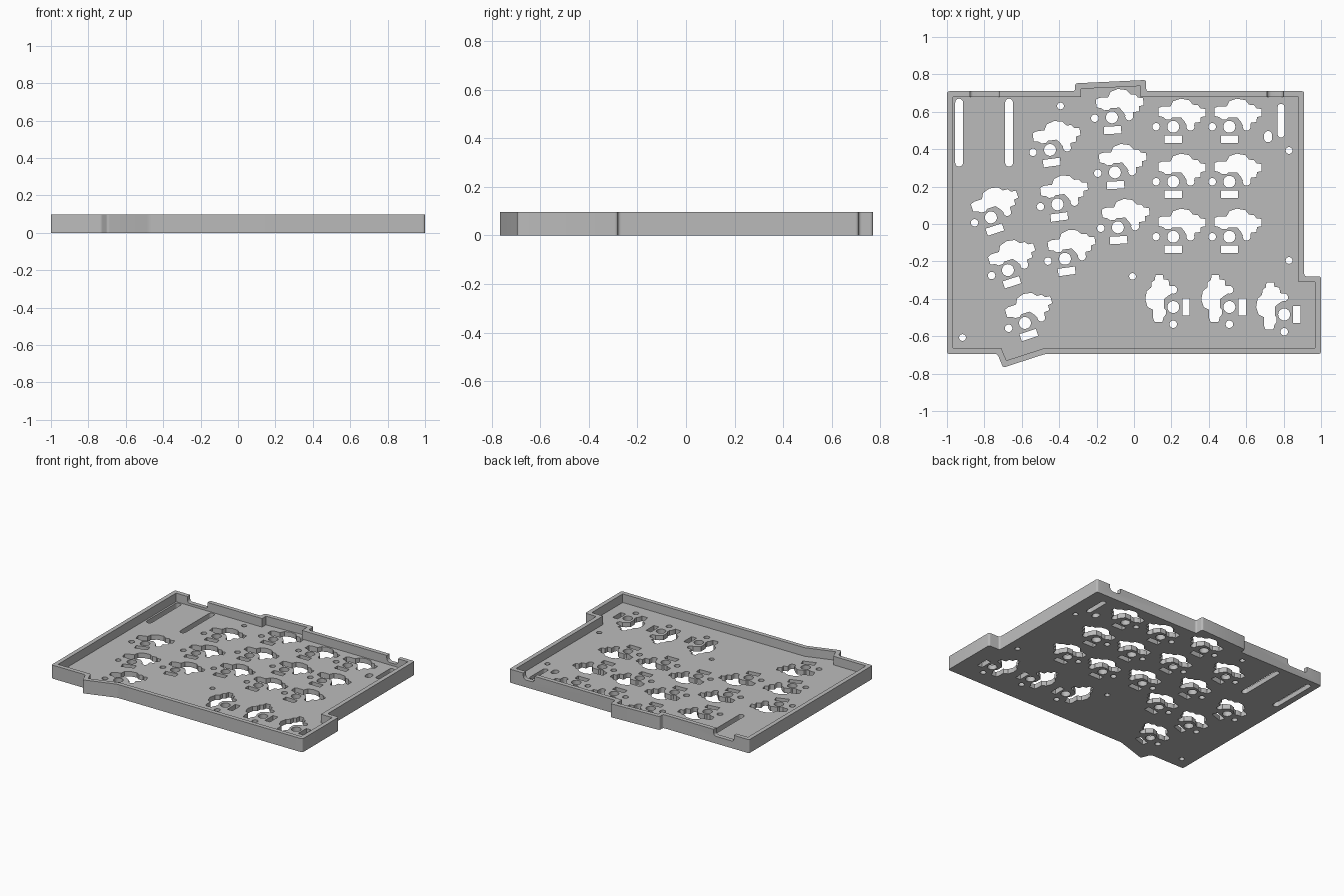
import bpy
import bmesh
from math import sin, cos, radians, pi
from mathutils import Vector, Matrix

HEIGHT, FLOOR, WALL = 0.097, 0.035, 0.031

if "Cube" in bpy.data.objects:
    bpy.data.objects.remove(bpy.data.objects["Cube"], do_unlink=True)

grey = bpy.data.materials.new("case grey")
grey.use_nodes = True
grey.diffuse_color = (0.5, 0.5, 0.5, 1)
grey.node_tree.nodes["Principled BSDF"].inputs["Base Color"].default_value = (0.5, 0.5, 0.5, 1)


def arc(cx, cy, r, a0, a1, n):
    return [(cx + r * cos(radians(a0 + (a1 - a0) * i / n)),
             cy + r * sin(radians(a0 + (a1 - a0) * i / n))) for i in range(n + 1)]


def circle(cx, cy, r, n=24):
    return arc(cx, cy, r, 0, 360, n)[:-1]


def slot(x, y0, y1, r):
    return arc(x, y1 - r, r, 0, 180, 10) + arc(x, y0 + r, r, 180, 360, 10)


def rounded(pts, r):
    """Replace each corner with a short curve."""
    out = []
    for i, p in enumerate(pts):
        p, a, b = Vector(p), Vector(pts[i - 1]), Vector(pts[(i + 1) % len(pts)])
        s, e = p + (a - p).normalized() * r, p + (b - p).normalized() * r
        for t in (0, 0.25, 0.5, 0.75, 1):
            out.append(tuple(s * (1 - t) ** 2 + p * 2 * t * (1 - t) + e * t * t))
    return out


def inset(pts, d):
    """Offset a counter-clockwise outline inward."""
    out = []
    for i, p in enumerate(pts):
        p = Vector(p)
        u = (p - Vector(pts[i - 1])).normalized()
        v = (Vector(pts[(i + 1) % len(pts)]) - p).normalized()
        n1, n2 = Vector((-u.y, u.x)), Vector((-v.y, v.x))
        out.append(tuple(p + (n1 + n2) * d / (1 + n1.dot(n2))))
    return out


def prism(bm, pts, z0, z1, matrix=Matrix()):
    """Extrude a flat outline between two heights."""
    face = bm.faces.new([bm.verts.new(matrix @ Vector((x, y, z0))) for x, y in pts])
    ext = bmesh.ops.extrude_face_region(bm, geom=[face])["geom"]
    verts = [g for g in ext if isinstance(g, bmesh.types.BMVert)]
    offset = matrix.to_3x3() @ Vector((0, 0, z1 - z0))
    bmesh.ops.translate(bm, verts=verts, vec=offset)


def finish(name, bm):
    bmesh.ops.recalc_face_normals(bm, faces=bm.faces)
    mesh = bpy.data.meshes.new(name)
    bm.to_mesh(mesh)
    bm.free()
    obj = bpy.data.objects.new(name, mesh)
    bpy.context.collection.objects.link(obj)
    mesh.materials.append(grey)
    return obj


def cut(body, cutter):
    mod = body.modifiers.new("cut", "BOOLEAN")
    mod.operation, mod.solver, mod.object = "DIFFERENCE", "EXACT", cutter
    bpy.context.view_layer.objects.active = body
    bpy.ops.object.modifier_apply(modifier=mod.name)
    bpy.data.objects.remove(cutter, do_unlink=True)


# Case outline, counter-clockwise from the front left corner
outline = [(-1, -0.695), (-0.73, -0.695), (-0.7, -0.768), (-0.475, -0.695),
           (1, -0.695), (1, -0.28), (0.91, -0.28), (0.91, 0.71),
           (0.065, 0.71), (0.065, 0.77), (-0.315, 0.752), (-0.315, 0.71), (-1, 0.71)]

bm = bmesh.new()
prism(bm, rounded(outline, 0.014), 0, HEIGHT)
case = finish("keyboard_case", bm)

# Open tray
bm = bmesh.new()
prism(bm, inset(outline, WALL), FLOOR, HEIGHT + 0.1)
cut(case, finish("tray_cutter", bm))

# Key cutouts: socket with joined pin hole, centre post, side pin, light window
socket = [(-0.055, 0.052), (-0.08, 0.058), (-0.08, 0.1), (-0.06, 0.108), (-0.015, 0.108),
          (0, 0.137), (0.04, 0.15), (0.085, 0.142), (0.105, 0.118), (0.132, 0.116),
          (0.145, 0.098), (0.172, 0.095), (0.172, 0.056), (0.147, 0.052),
          (0.145, 0.025), (0.115, 0.022)]
socket += arc(0.092, 0, 0.021, 20, -200, 12)
socket += [(0.06, 0.028), (0.042, 0.05), (-0.005, 0.05), (-0.015, 0.04), (-0.04, 0.04)]
window = [(-0.046, -0.088), (0.046, -0.088), (0.046, -0.048), (-0.046, -0.048)]
key_shapes = [socket, circle(0, 0, 0.032), circle(-0.092, 0, 0.02), window]

# Each column: first key position, step to the next key, count, turn in degrees
columns = [((-0.765, 0.035), (0.091, -0.282), 3, 18),
           ((-0.449, 0.396), (0.04, -0.291), 3, 7.8),
           ((-0.118, 0.57), (0.016, -0.294), 3, 3),
           ((0.21, 0.52), (0, -0.294), 3, 0),
           ((0.51, 0.52), (0, -0.294), 3, 0),
           ((0.21, -0.444), (0.3, 0), 2, 90),
           ((0.803, -0.484), (0, 0), 1, 90)]

bm = bmesh.new()
LOW, HIGH = -0.03, FLOOR + 0.03
for (x, y), (dx, dy), count, turn in columns:
    for i in range(count):
        place = Matrix.Translation((x + dx * i, y + dy * i, 0)) @ Matrix.Rotation(radians(turn), 4, "Z")
        for shape in key_shapes:
            prism(bm, shape, LOW, HIGH, place)

# Long slots and screw holes
for x, y0, y1, r in [(-0.935, 0.307, 0.67, 0.021), (-0.668, 0.307, 0.67, 0.021),
                     (0.786, 0.462, 0.643, 0.018), (0.717, 0.437, 0.497, 0.022)]:
    prism(bm, slot(x, y0, y1, r), LOW, HIGH)
for x, y in [(-0.393, 0.631), (0.829, 0.393), (0.829, -0.195), (-0.008, -0.28), (-0.917, -0.607)]:
    prism(bm, circle(x, y, 0.018), LOW, HIGH)
cut(case, finish("hole_cutter", bm))

# Connector notches in the back wall, rounded at the bottom
bm = bmesh.new()
upright = Matrix.Rotation(pi / 2, 4, "X")
for x0, x1, r in [(-0.878, -0.718, 0.018), (0.71, 0.8, 0.025)]:
    z = 0.052
    profile = arc(x0 + r, z + r, r, 180, 270, 6) + arc(x1 - r, z + r, r, 270, 360, 6)
    profile += [(x1, HEIGHT + 0.05), (x0, HEIGHT + 0.05)]
    prism(bm, profile, -0.74, -0.66, upright)
cut(case, finish("notch_cutter", bm))

bpy.ops.object.select_all(action="DESELECT")
case.select_set(True)
bpy.context.view_layer.objects.active = case
bpy.ops.object.shade_smooth_by_angle(angle=radians(30))
